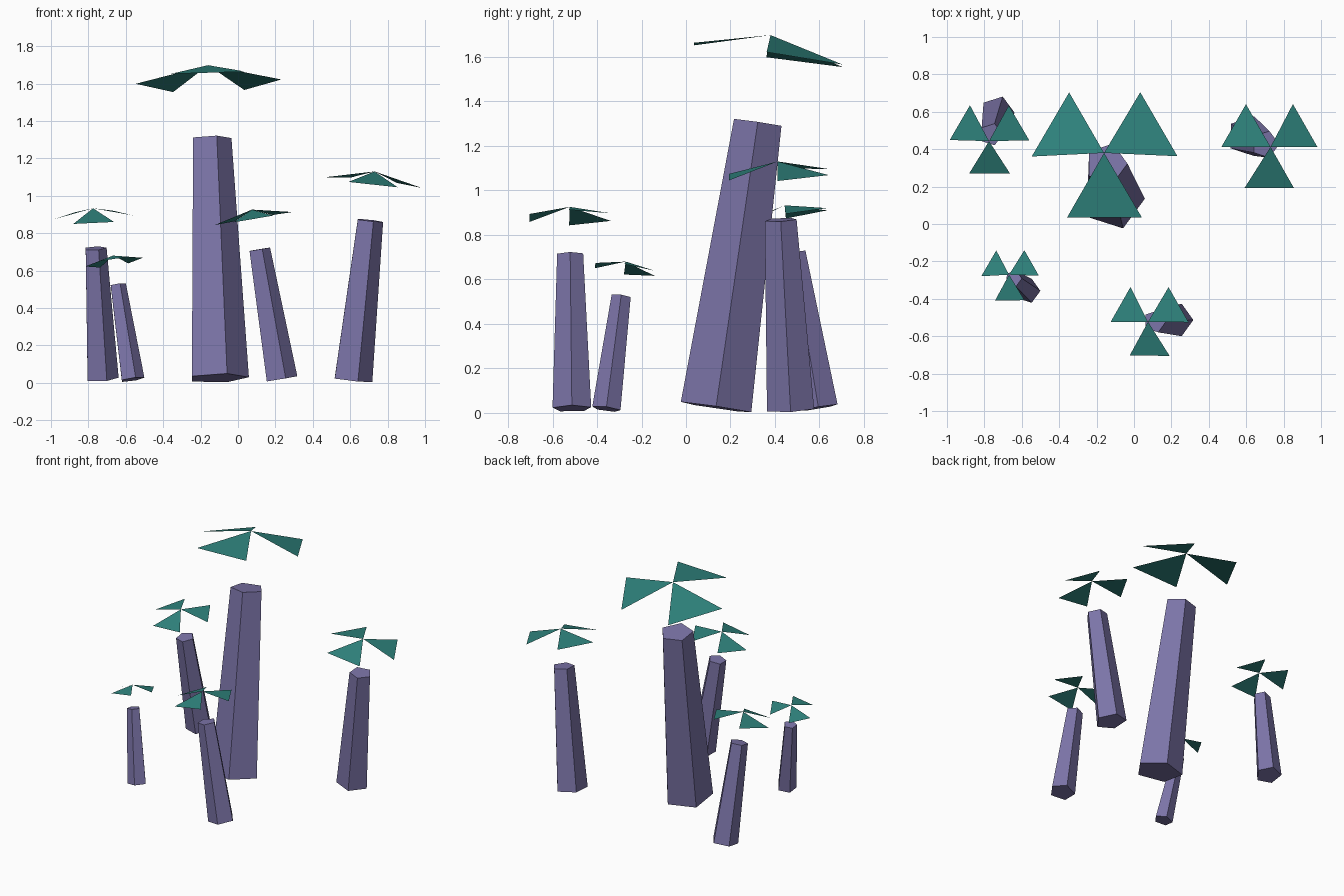
import bpy
from math import cos, sin, radians
from mathutils import Vector

if "Cube" in bpy.data.objects:
    bpy.data.objects.remove(bpy.data.objects["Cube"])

SIDES = 5
TRUNK_TOP = 0.765                    # trunk height as a share of the whole tree
R_BASE, R_TOP = 0.0995, 0.067        # trunk radii for a tree of length 1
LEAF_OUT, LEAF_DROP, LEAF_HALF = 0.198, 0.053, 0.118


def material(name, color):
    m = bpy.data.materials.new(name)
    m.diffuse_color = (*color, 1.0)
    m.use_nodes = True
    m.node_tree.nodes["Principled BSDF"].inputs["Base Color"].default_value = m.diffuse_color
    return m


bark = material("lavender_bark", (0.2, 0.175, 0.39))
leaf = material("teal_leaf", (0.028, 0.225, 0.203))


def add_object(name, verts, faces, mat, base, axis):
    """Build a unit tree part, then scale and lean it along the tree axis."""
    mesh = bpy.data.meshes.new(name)
    mesh.from_pydata(verts, [], faces)
    mesh.materials.append(mat)
    ob = bpy.data.objects.new(name, mesh)
    bpy.context.collection.objects.link(ob)
    ob.location = base
    ob.rotation_mode = 'QUATERNION'
    ob.rotation_quaternion = Vector((0, 0, 1)).rotation_difference(axis)
    ob.scale = [axis.length] * 3
    return ob


def ring(radius, z):
    angles = [radians(360 / SIDES * i) for i in range(SIDES)]
    return [(radius * cos(a), radius * sin(a), z) for a in angles]


# tapered five-sided trunk with flat caps
trunk_verts = ring(R_BASE, 0) + ring(R_TOP, TRUNK_TOP)
trunk_faces = [(i, (i + 1) % SIDES, (i + 1) % SIDES + SIDES, i + SIDES)
               for i in range(SIDES)]
trunk_faces += [tuple(reversed(range(SIDES))), tuple(range(SIDES, 2 * SIDES))]

# three drooping triangular leaves that meet at the tip
leaf_verts, leaf_faces = [(0, 0, 1)], []
for k in range(3):
    a = radians(-90 + 120 * k)
    out, side = Vector((cos(a), sin(a), 0)), Vector((-sin(a), cos(a), 0))
    for s in (-1, 1):
        leaf_verts.append(out * LEAF_OUT + side * LEAF_HALF * s
                          + Vector((0, 0, 1 - LEAF_DROP)))
    leaf_faces.append((0, 2 * k + 1, 2 * k + 2))

# each tree: centre of the trunk base, tip of the crown
trees = {
    "tall_tree": ((-0.11, 0.135, 0.025), (-0.16, 0.38, 1.698)),
    "right_tree": ((0.607, 0.47, 0.016), (0.73, 0.412, 1.13)),
    "back_left_tree": ((-0.73, 0.595, 0.023), (-0.775, 0.443, 0.933)),
    "front_left_tree": ((-0.567, -0.358, 0.018), (-0.668, -0.271, 0.68)),
    "front_right_tree": ((0.227, -0.513, 0.02), (0.075, -0.523, 0.926)),
}

for name, (base, tip) in trees.items():
    axis = Vector(tip) - Vector(base)
    add_object(name + "_trunk", trunk_verts, trunk_faces, bark, base, axis)
    add_object(name + "_leaves", leaf_verts, leaf_faces, leaf, base, axis)
